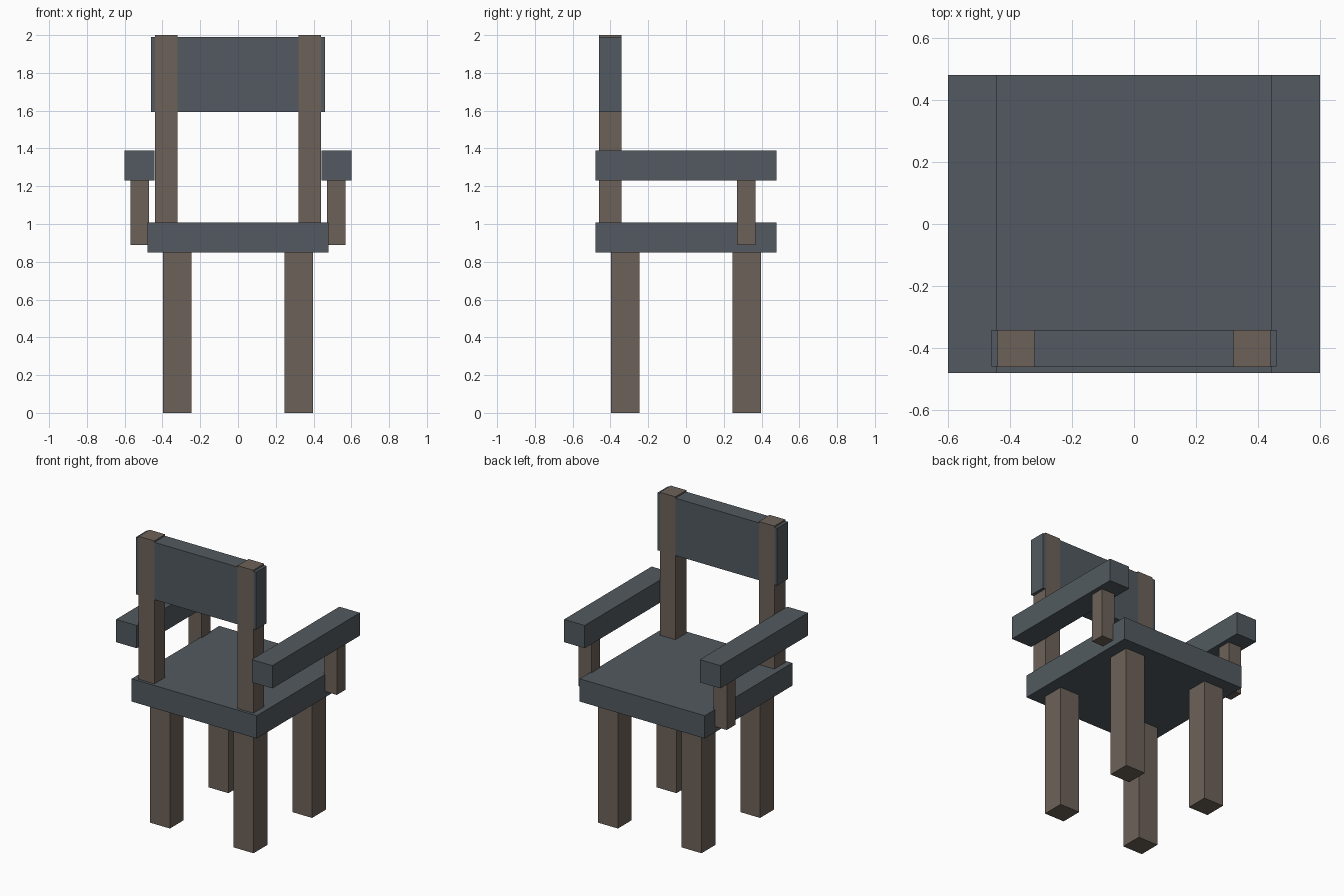
import bpy

if "Cube" in bpy.data.objects:
    bpy.data.objects.remove(bpy.data.objects["Cube"])


def material(name, rgb):
    m = bpy.data.materials.new(name)
    m.diffuse_color = (*rgb, 1)
    m.use_nodes = True
    m.node_tree.nodes["Principled BSDF"].inputs["Base Color"].default_value = m.diffuse_color
    return m


slate = material("slate", (0.085, 0.102, 0.115))
wood = material("wood", (0.150, 0.121, 0.100))


def box(name, x, y, z, mat):
    """Box spanning the given (min, max) ranges."""
    bpy.ops.mesh.primitive_cube_add(size=1)
    ob = bpy.context.object
    ob.name = name
    ob.location = [(a + b) / 2 for a, b in (x, y, z)]
    ob.scale = [b - a for a, b in (x, y, z)]
    bpy.ops.object.transform_apply(location=True, scale=True)
    ob.data.materials.append(mat)
    return ob


def pair(name, x, y, z, mat):
    """The same box on both sides of x = 0."""
    box("right_" + name, x, y, z, mat)
    box("left_" + name, (-x[1], -x[0]), y, z, mat)


# Seat slab
box("seat", (-0.48, 0.48), (-0.48, 0.48), (0.85, 1.008), slate)

# Four legs
pair("backrest_side_leg", (0.245, 0.397), (-0.397, -0.245), (0, 0.85), wood)
pair("open_side_leg", (0.245, 0.397), (0.245, 0.397), (0, 0.85), wood)

# Backrest: two posts and a panel between and slightly past them
pair("backrest_post", (0.32, 0.44), (-0.461, -0.341), (1.0, 2.0), wood)
box("backrest_panel", (-0.46, 0.46), (-0.46, -0.342), (1.592, 1.99), slate)

# Armrests and their supports, which overlap the seat edge
pair("armrest", (0.442, 0.60), (-0.48, 0.48), (1.23, 1.388), slate)
pair("armrest_support", (0.47, 0.57), (0.27, 0.367), (0.89, 1.23), wood)
